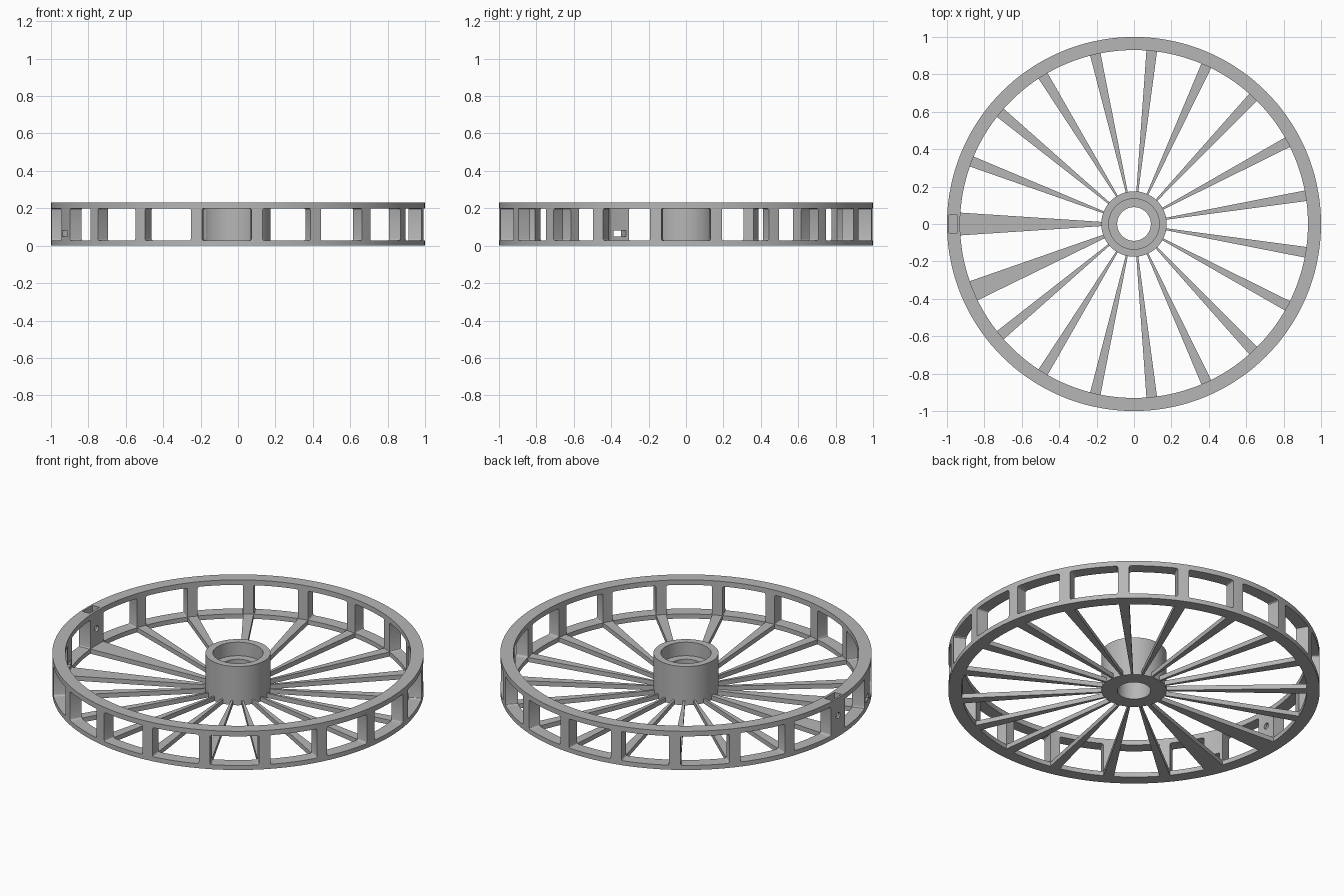
import bpy
import bmesh
from math import sin, cos, radians, pi
from mathutils import Matrix

cube = bpy.data.objects.get("Cube")
if cube:
    bpy.data.objects.remove(cube, do_unlink=True)

R_OUT, R_IN, R_HUB = 1.0, 0.93, 0.175
HEIGHT, FLOOR = 0.23, 0.027
SEGMENTS = 144

grey = bpy.data.materials.new("plain grey")
grey.use_nodes = True
grey.diffuse_color = (0.47, 0.47, 0.47, 1)
grey.node_tree.nodes["Principled BSDF"].inputs["Base Color"].default_value = grey.diffuse_color


def make(name, bm):
    bmesh.ops.recalc_face_normals(bm, faces=bm.faces)
    mesh = bpy.data.meshes.new(name)
    bm.to_mesh(mesh)
    bm.free()
    obj = bpy.data.objects.new(name, mesh)
    bpy.context.collection.objects.link(obj)
    mesh.materials.append(grey)
    return obj


def smooth(obj):
    bpy.ops.object.select_all(action="DESELECT")
    obj.select_set(True)
    bpy.context.view_layer.objects.active = obj
    bpy.ops.object.shade_smooth_by_angle(angle=radians(30))


def lathe(name, profile):
    """Revolve a closed (radius, height) profile around z."""
    bm = bmesh.new()
    rings = [[bm.verts.new((r * cos(2 * pi * i / SEGMENTS), r * sin(2 * pi * i / SEGMENTS), z))
              for r, z in profile] for i in range(SEGMENTS)]
    n = len(profile)
    for i in range(SEGMENTS):
        a, b = rings[i], rings[(i + 1) % SEGMENTS]
        for j in range(n):
            k = (j + 1) % n
            bm.faces.new((a[j], b[j], b[k], a[k]))
    return make(name, bm)


def arc_block(bm, r0, r1, a0, a1, z0, z1, steps, corner=0):
    """Block between two radii, angles (degrees) and heights."""
    sections = []
    for i in range(steps + 1):
        a = radians(a0 + (a1 - a0) * i / steps)
        sections.append([bm.verts.new((r * cos(a), r * sin(a), z))
                         for r, z in ((r0, z0), (r1, z0), (r1, z1), (r0, z1))])
    for s, t in zip(sections, sections[1:]):
        for j in range(4):
            k = (j + 1) % 4
            bm.faces.new((s[j], t[j], t[k], s[k]))
    bm.faces.new(sections[0][::-1])
    bm.faces.new(sections[-1])
    if corner:
        edges = [bm.edges.get((s[j], s[j + 1])) for s in (sections[0], sections[-1]) for j in (0, 2)]
        bmesh.ops.bevel(bm, geom=edges, offset=corner, segments=3, profile=0.5, affect="EDGES")


def box(bm, size, centre, turn=0):
    m = Matrix.Rotation(radians(turn), 4, "Z") @ Matrix.Translation(centre) @ Matrix.Diagonal((*size, 1))
    bmesh.ops.create_cube(bm, size=1, matrix=m)


def cut(target, cutter):
    cutter.hide_render = True
    mod = target.modifiers.new("cut", "BOOLEAN")
    mod.operation, mod.solver, mod.object = "DIFFERENCE", "EXACT", cutter
    bpy.context.view_layer.objects.active = target
    bpy.ops.object.modifier_apply(modifier=mod.name)
    bpy.data.objects.remove(cutter, do_unlink=True)


# Spoke angles and half widths: evenly spaced, with a broad one at 180 and one beside it
STEP = 18.7
bars = [(STEP * (i + 0.5), 1.75) for i in range(9)]
bars += [(180, 3.75)]
bars += [(360 - a, h) for a, h in reversed(bars[:9])]
bars[10] = (202.6, 3.4)

# Rim with rounded windows between the posts
rim = lathe("rim", [(R_IN, 0), (R_OUT, 0), (R_OUT, HEIGHT), (R_IN, HEIGHT)])
bm = bmesh.new()
for i, (angle, half) in enumerate(bars):
    after, after_half = bars[(i + 1) % len(bars)]
    if after < angle:
        after += 360
    arc_block(bm, 0.88, 1.06, angle + half, after - after_half, FLOOR, 0.2, 8, 0.01)
cut(rim, make("window_cutter", bm))

# Slot in the rim top and slot through the broad side post
bm = bmesh.new()
box(bm, (0.045, 0.094, 0.2), (-0.966, 0, 0.19))
box(bm, (0.3, 0.07, 0.03), (0.965, 0, 0.065), 202.4)
cut(rim, make("slot_cutter", bm))

# Round hole through the broad post
bm = bmesh.new()
bmesh.ops.create_cone(bm, cap_ends=True, segments=24, radius1=0.018, radius2=0.018, depth=0.3,
                      matrix=Matrix.Translation((-0.965, 0, 0.125)) @ Matrix.Rotation(pi / 2, 4, "Y"))
cut(rim, make("hole_cutter", bm))
smooth(rim)

# Tapering flat spokes
bm = bmesh.new()
for angle, half in bars:
    arc_block(bm, R_HUB - 0.005, R_IN + 0.001, angle - half, angle + half, 0, FLOOR, 2)
make("spokes", bm)

# Hub with a through bore and a wider recess at the top
hub = lathe("hub", [(0.09, 0), (R_HUB, 0), (R_HUB, HEIGHT), (0.135, HEIGHT), (0.135, 0.15), (0.09, 0.15)])
smooth(hub)
